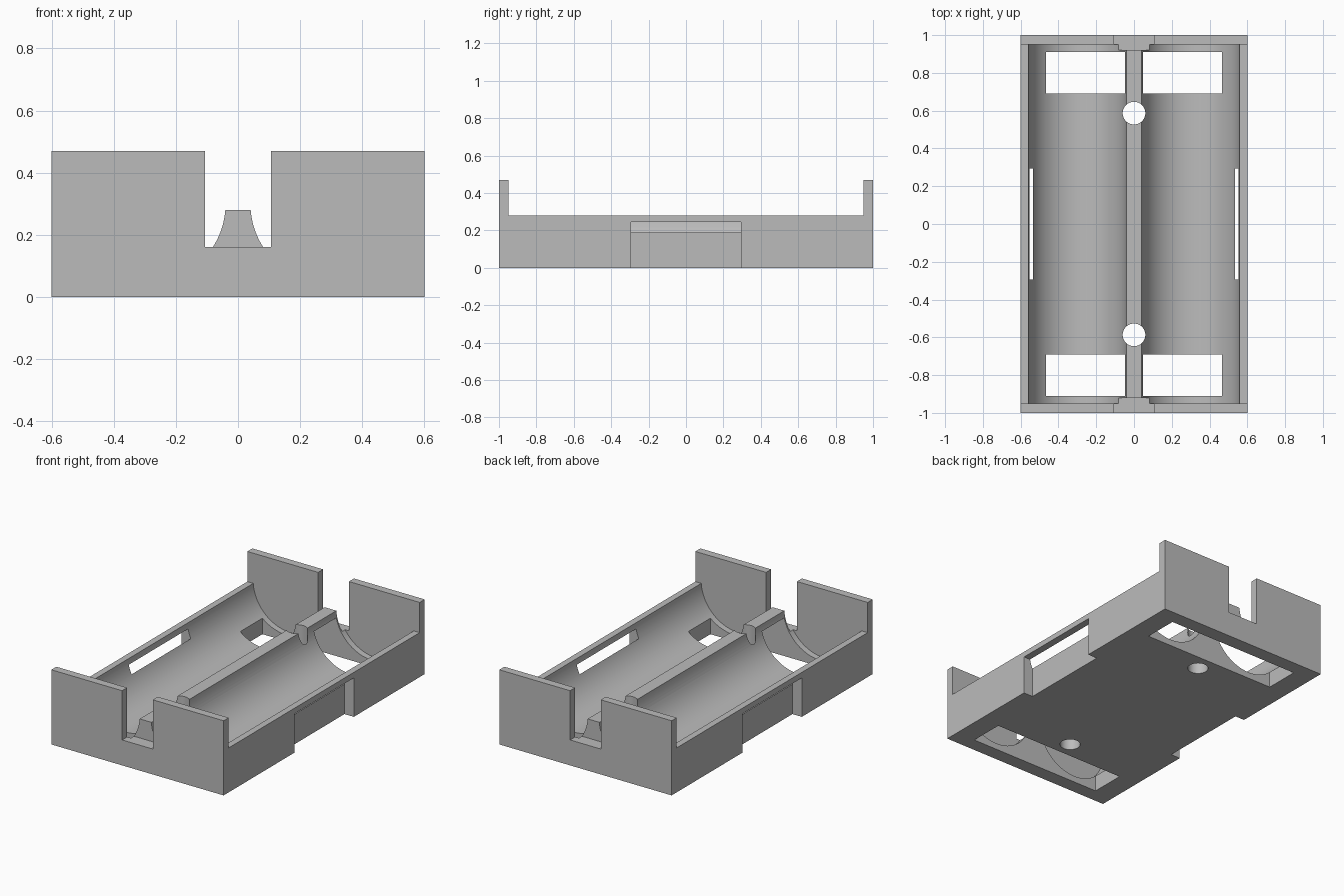
import bpy
import math

old = bpy.data.objects.get("Cube")
if old:
    bpy.data.objects.remove(old, do_unlink=True)


def box(name, x, y, z):
    """Box from (min, max) ranges."""
    bpy.ops.mesh.primitive_cube_add(size=1, location=[sum(r) / 2 for r in (x, y, z)])
    ob = bpy.context.object
    ob.name = name
    ob.scale = [r[1] - r[0] for r in (x, y, z)]
    bpy.ops.object.transform_apply(location=True, rotation=True, scale=True)
    return ob


def cylinder(name, radius, depth, loc, rot=(0, 0, 0), sides=64):
    bpy.ops.mesh.primitive_cylinder_add(vertices=sides, radius=radius, depth=depth,
                                        location=loc, rotation=rot)
    ob = bpy.context.object
    ob.name = name
    bpy.ops.object.transform_apply(location=True, rotation=True, scale=True)
    return ob


def span(sign, a, b):
    """Mirrored range on the given side."""
    return tuple(sorted((sign * a, sign * b)))


def cut(target, cutter):
    cutter.hide_render = True
    bpy.context.view_layer.objects.active = target
    mod = target.modifiers.new("cut", 'BOOLEAN')
    mod.operation = 'DIFFERENCE'
    mod.solver = 'EXACT'
    mod.object = cutter
    bpy.ops.object.modifier_apply(modifier=mod.name)
    bpy.data.objects.remove(cutter, do_unlink=True)


# Block at full end wall height, lowered between the end walls
holder = box("battery_holder", (-0.6, 0.6), (-1, 1), (0, 0.47))
cut(holder, box("middle_cutter", (-0.7, 0.7), (-0.95, 0.95), (0.28, 0.7)))

for s in (-1, 1):
    # Round cell trough
    cut(holder, cylinder("trough_cutter", 0.26, 1.9, (s * 0.3, 0, 0.3),
                         (math.pi / 2, 0, 0), 96))
    # Notch in the end wall, also trimming the ridge end
    cut(holder, box("notch_cutter", (-0.107, 0.107), span(s, 0.92, 1.1), (0.16, 0.7)))
    # Floor slot passing under the ridge
    cut(holder, box("slot_cutter", (-0.467, 0.467), span(s, 0.69, 0.91), (-0.1, 0.24)))
    # Side recess opening a window into the trough
    cut(holder, box("recess_cutter", span(s, 0.535, 0.7), (-0.295, 0.295), (-0.1, 0.245)))
    # Screw hole through ridge and floor
    cut(holder, cylinder("hole_cutter", 0.06, 1, (0, s * 0.587, 0.2)))

# Plain grey plastic
grey = bpy.data.materials.new("grey_plastic")
grey.use_nodes = True
colour = (0.5, 0.5, 0.5, 1)
grey.diffuse_color = colour
grey.node_tree.nodes["Principled BSDF"].inputs["Base Color"].default_value = colour
holder.data.materials.clear()
holder.data.materials.append(grey)

bpy.ops.object.select_all(action='DESELECT')
holder.select_set(True)
bpy.context.view_layer.objects.active = holder
bpy.ops.object.shade_smooth_by_angle(angle=math.radians(30))
